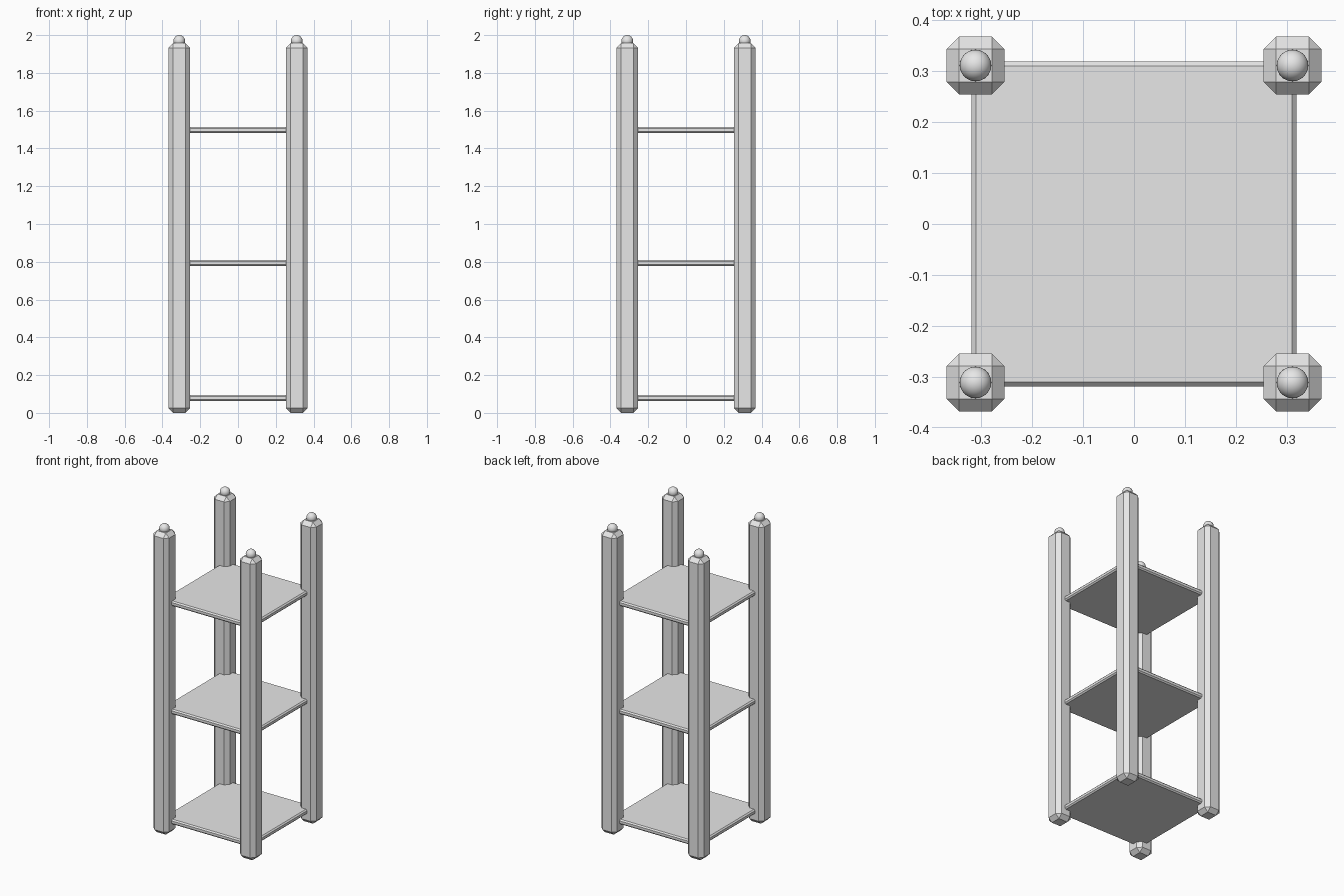
import bpy

if "Cube" in bpy.data.objects:
    bpy.data.objects.remove(bpy.data.objects["Cube"], do_unlink=True)

POST_OFFSET = 0.311
POST_WIDTH, POST_HEIGHT, POST_BEVEL = 0.114, 1.958, 0.025
SHELF_WIDTH, SHELF_THICKNESS, SHELF_BEVEL = 0.637, 0.032, 0.008
BALL_RADIUS = 0.031

# One plain grey finish
grey = bpy.data.materials.new("plain_grey")
grey.use_nodes = True
grey.diffuse_color = (0.8, 0.8, 0.8, 1)
grey.node_tree.nodes["Principled BSDF"].inputs["Base Color"].default_value = (0.8, 0.8, 0.8, 1)


def chamfered_box(name, size, location, bevel):
    bpy.ops.mesh.primitive_cube_add(size=1, location=location)
    box = bpy.context.object
    box.name = name
    box.scale = size
    bpy.ops.object.transform_apply(location=False, rotation=False, scale=True)
    box.data.materials.append(grey)
    chamfer = box.modifiers.new("chamfer", "BEVEL")
    chamfer.width = bevel
    chamfer.segments = 1
    return box


# Corner posts, each topped with a ball finial
for depth, y in (("front", -POST_OFFSET), ("back", POST_OFFSET)):
    for side, x in (("right", -POST_OFFSET), ("left", POST_OFFSET)):
        chamfered_box(f"{depth}_{side}_post", (POST_WIDTH, POST_WIDTH, POST_HEIGHT),
                      (x, y, POST_HEIGHT / 2), POST_BEVEL)
        bpy.ops.mesh.primitive_uv_sphere_add(segments=32, ring_count=16, radius=BALL_RADIUS,
                                             location=(x, y, 2 - BALL_RADIUS))
        ball = bpy.context.object
        ball.name = f"{depth}_{side}_finial"
        ball.data.materials.append(grey)
        bpy.ops.object.shade_smooth()

# Three square shelves
for name, z in (("bottom_shelf", 0.079), ("middle_shelf", 0.794), ("top_shelf", 1.497)):
    chamfered_box(name, (SHELF_WIDTH, SHELF_WIDTH, SHELF_THICKNESS), (0, 0, z), SHELF_BEVEL)
